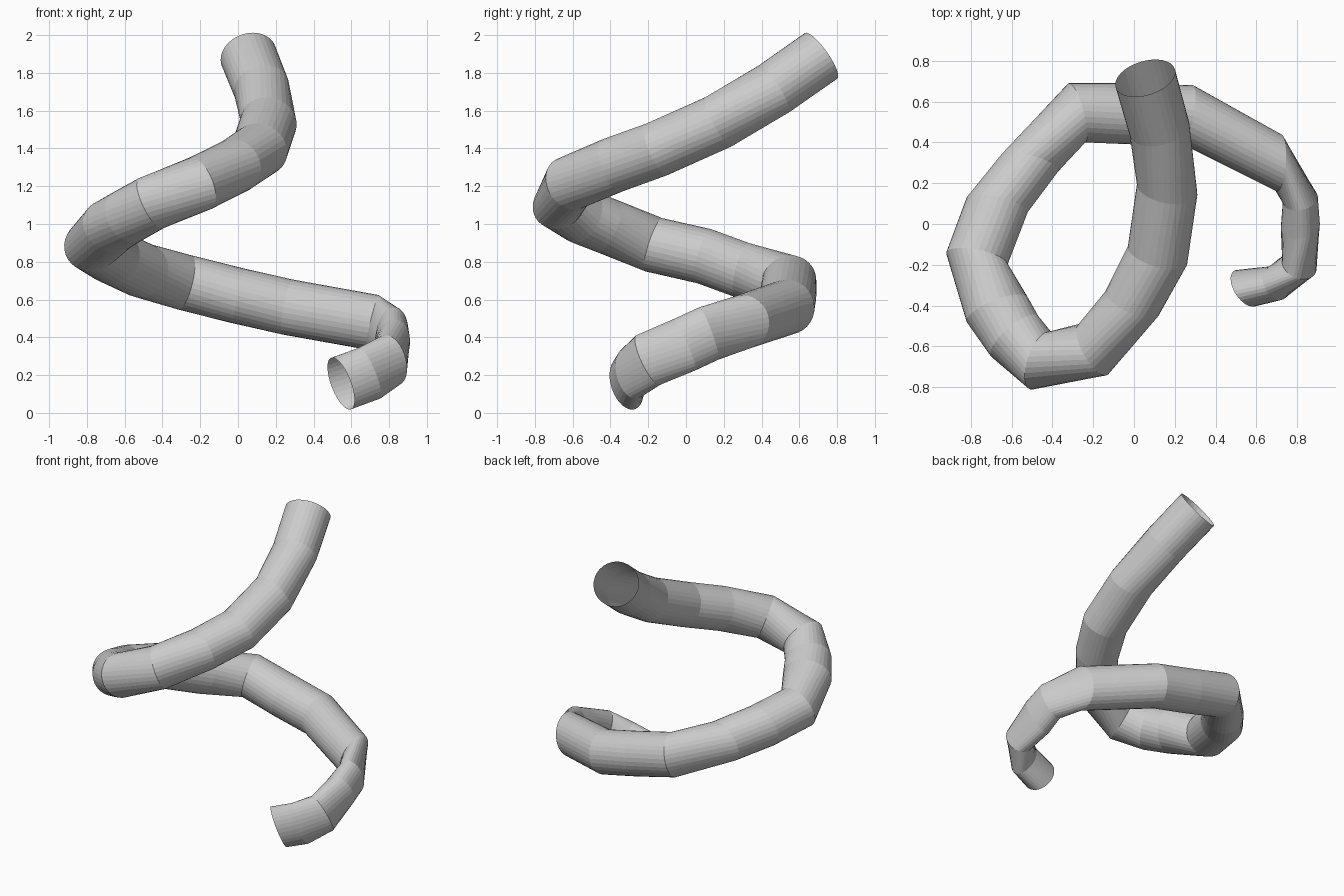
import bpy
import bmesh
import math
from mathutils import Vector

SIDES = 32
HALF_HEIGHT = 0.148

default_cube = bpy.data.objects.get("Cube")
if default_cube:
    bpy.data.objects.remove(default_cube, do_unlink=True)

# Cross-sections along the spiral: outer x, outer y, inner x, inner y, centre z
sections = [
    (.60, -.40, .49, -.23, .155), (.73, -.37, .66, -.21, .21),
    (.89, -.24, .73, -.16, .28), (.91, .01, .72, -.03, .36),
    (.9, .14, .73, .1, .42), (.72, .44, .7, .16, .48),
    (.29, .68, .24, .39, .56), (0, .69, 0, .39, .62),
    (-.32, .69, -.24, .4, .69), (-.65, .34, -.37, .26, .755),
    (-.82, .13, -.52, .06, .83), (-.92, -.14, -.62, -.2, .89),
    (-.82, -.48, -.52, -.36, .99), (-.7, -.65, -.47, -.45, 1.04),
    (-.51, -.81, -.41, -.53, 1.11), (-.13, -.74, -.27, -.49, 1.215),
    (.12, -.45, -.14, -.33, 1.31), (.26, -.2, -.03, -.11, 1.395),
    (.31, .14, .015, .2, 1.54), (.27, .5, -.02, .43, 1.715),
    (.2, .76, -.09, .67, 1.89),
]

# Plain grey surface
grey = bpy.data.materials.new("light_grey")
grey.use_nodes = True
colour = (0.6, 0.6, 0.6, 1.0)
grey.diffuse_color = colour
grey.node_tree.nodes["Principled BSDF"].inputs["Base Color"].default_value = colour

# Centre and sideways half-axis of every cross-section
centres = [Vector(((ox + ix) / 2, (oy + iy) / 2, z)) for ox, oy, ix, iy, z in sections]
sideways = [Vector(((ox - ix) / 2, (oy - iy) / 2, 0)) for ox, oy, ix, iy, z in sections]


def make_ring(bm, index):
    """Add one oval ring standing square to the slope of the path."""
    before = centres[max(index - 1, 0)]
    after = centres[min(index + 1, len(centres) - 1)]
    upward = sideways[index].cross(after - before).normalized() * HALF_HEIGHT
    if upward.z < 0:
        upward.negate()
    ring = []
    for side in range(SIDES):
        angle = math.tau * side / SIDES
        offset = sideways[index] * math.cos(angle) + upward * math.sin(angle)
        ring.append(bm.verts.new(centres[index] + offset))
    return ring


# Open-ended tube skinned between neighbouring rings
bm = bmesh.new()
rings = [make_ring(bm, index) for index in range(len(sections))]
for lower, upper in zip(rings, rings[1:]):
    for side in range(SIDES):
        following = (side + 1) % SIDES
        bm.faces.new((lower[side], upper[side], upper[following], lower[following]))
bmesh.ops.recalc_face_normals(bm, faces=bm.faces[:])

mesh = bpy.data.meshes.new("spiral_tube")
bm.to_mesh(mesh)
bm.free()
mesh.materials.append(grey)
tube = bpy.data.objects.new("spiral_tube", mesh)
bpy.context.collection.objects.link(tube)
